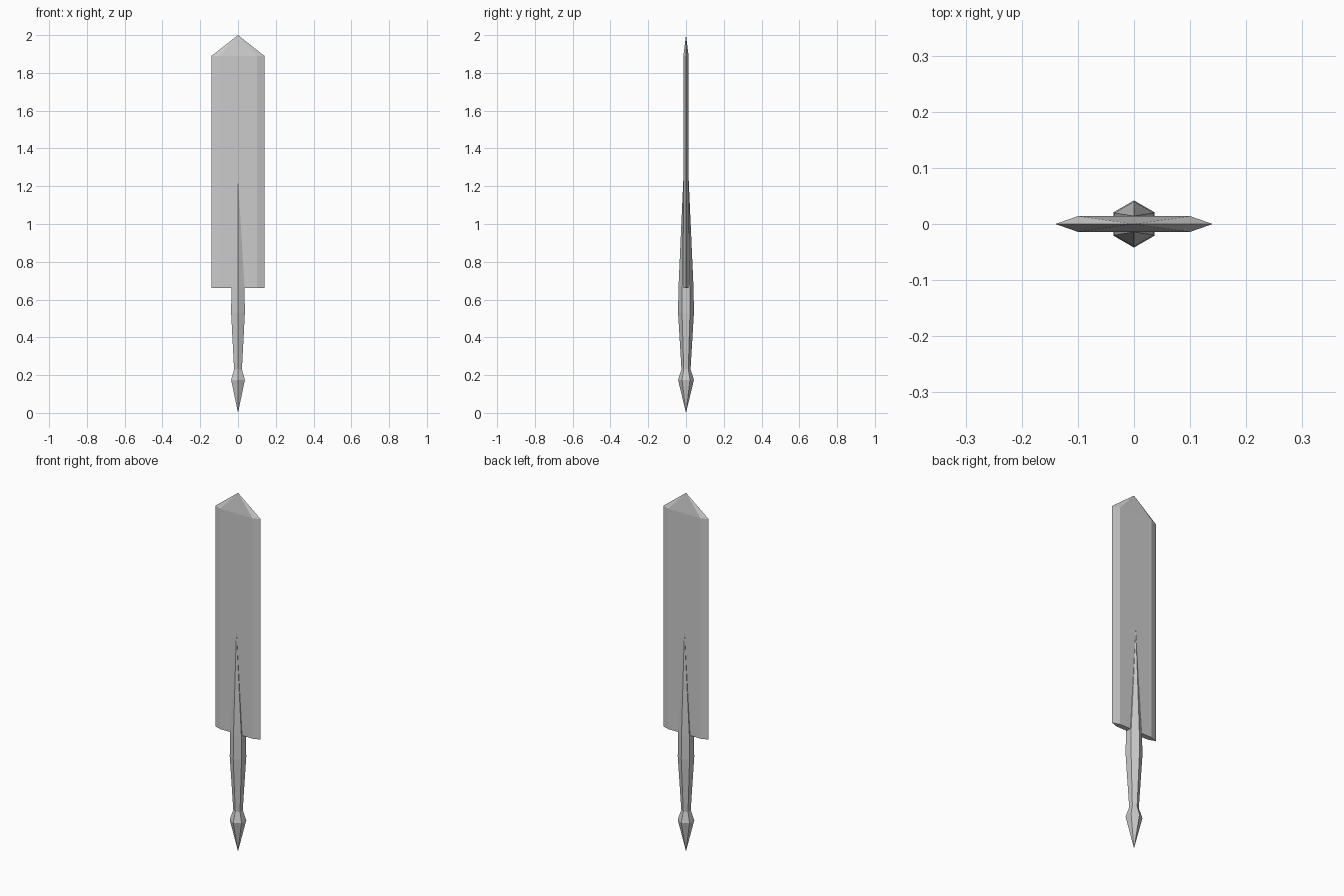
import bpy, bmesh, math

if "Cube" in bpy.data.objects:
    bpy.data.objects.remove(bpy.data.objects["Cube"])


def loft(name, rings, bottom=None, top=None):
    """Skin equal-length rings, closing each end with a point or a flat cap."""
    bm = bmesh.new()
    loops = [[bm.verts.new(p) for p in ring] for ring in rings]
    n = len(loops[0])
    for a, b in zip(loops, loops[1:]):
        for i in range(n):
            j = (i + 1) % n
            bm.faces.new((a[i], a[j], b[j], b[i]))
    for loop, tip in ((loops[0], bottom), (loops[-1], top)):
        if tip is None:
            bm.faces.new(loop)
        else:
            v = bm.verts.new(tip)
            for i in range(n):
                bm.faces.new((loop[i], loop[(i + 1) % n], v))
    bmesh.ops.remove_doubles(bm, verts=bm.verts, dist=0.00001)
    bmesh.ops.recalc_face_normals(bm, faces=bm.faces)
    mesh = bpy.data.meshes.new(name)
    bm.to_mesh(mesh)
    bm.free()
    obj = bpy.data.objects.new(name, mesh)
    bpy.context.collection.objects.link(obj)
    return obj


# Blade: flat bar with bevelled cutting edges and a pointed end
section = [(0.14, 0), (0.1, 0.014), (-0.1, 0.014),
           (-0.14, 0), (-0.1, -0.014), (0.1, -0.014)]
loft("blade", [[(x, y, z) for x, y in section] for z in (0.66, 1.89)],
     top=(0, 0, 2.0))


# Handle: six-sided grip with pommel spike, narrowing to a ridge on the blade
def hexagon(r, z):
    return [(r * math.sin(i * math.pi / 3), r * math.cos(i * math.pi / 3), z)
            for i in range(6)]


rings = [hexagon(r, z) for r, z in
         ((0.042, 0.175), (0.024, 0.23), (0.042, 0.53), (0.040, 0.66))]
rings.append([(0.0005 * math.sin(i * math.pi / 3),
               0.0145 if i in (5, 0, 1) else -0.0145, 1.23) for i in range(6)])
loft("handle", rings, bottom=(0, 0, 0))
